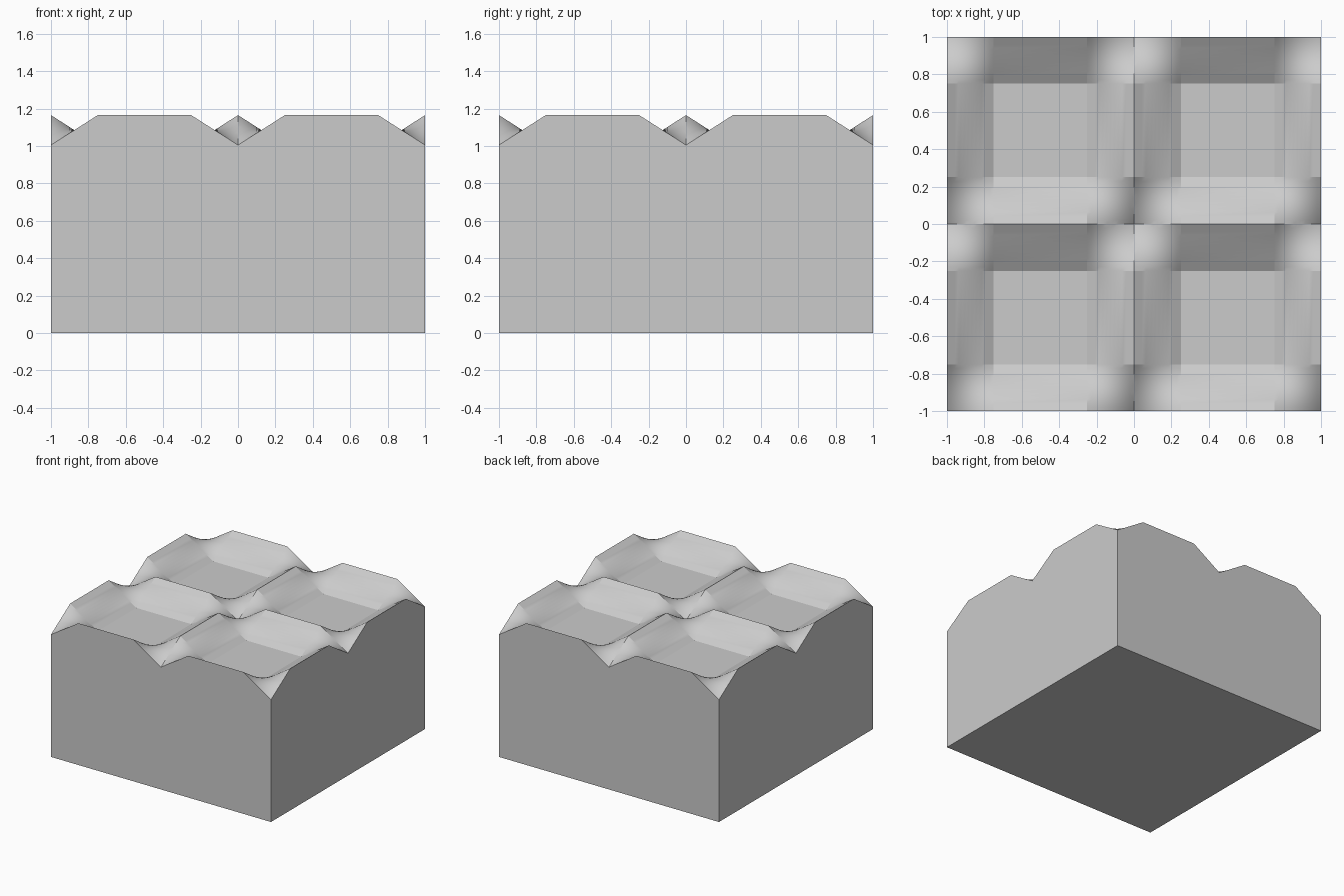
import bpy, bmesh, math

if "Cube" in bpy.data.objects:
    bpy.data.objects.remove(bpy.data.objects["Cube"])

LOW, HIGH = 1.005, 1.165     # valley and crest heights
BAND, STEPS = 0.25, 12       # slope width and facets across it


def ramp(t):
    """Trapezoid wave, period 1: 0 at whole numbers, 1 on the middle half."""
    t = t % 1.0
    return min(1.0, min(t, 1.0 - t) / BAND)


def height(x, y):
    """Crossed ridges with flat pits and saddle-shaped corners."""
    u, v = ramp(x), ramp(y)
    return LOW + (HIGH - LOW) * (u + v - 2 * u * v)


# Grid lines: dense over the slopes, sparse over the flats
rise = [BAND * i / STEPS for i in range(STEPS + 1)]
period = rise + [1 - r for r in reversed(rise)][:-1]
lines = [c + o for o in (-1, 0) for c in period] + [1.0]

# Relief surface on top
bm = bmesh.new()
rows = [[bm.verts.new((x, y, height(x, y))) for x in lines] for y in lines]
n = len(lines)
for j in range(n - 1):
    for i in range(n - 1):
        bm.faces.new((rows[j][i], rows[j][i + 1], rows[j + 1][i + 1], rows[j + 1][i]))

# Side walls and base
rim = [e for e in bm.edges if e.is_boundary]
wall = bmesh.ops.extrude_edge_only(bm, edges=rim)["geom"]
for v in wall:
    if isinstance(v, bmesh.types.BMVert):
        v.co.z = 0.0
bmesh.ops.holes_fill(bm, edges=[e for e in bm.edges if e.is_boundary], sides=0)
bmesh.ops.recalc_face_normals(bm, faces=bm.faces[:])

mesh = bpy.data.meshes.new("relief_block")
bm.to_mesh(mesh)
bm.free()
block = bpy.data.objects.new("relief_block", mesh)
bpy.context.collection.objects.link(block)
bpy.context.view_layer.objects.active = block
block.select_set(True)
bpy.ops.object.shade_smooth_by_angle(angle=math.radians(15))
